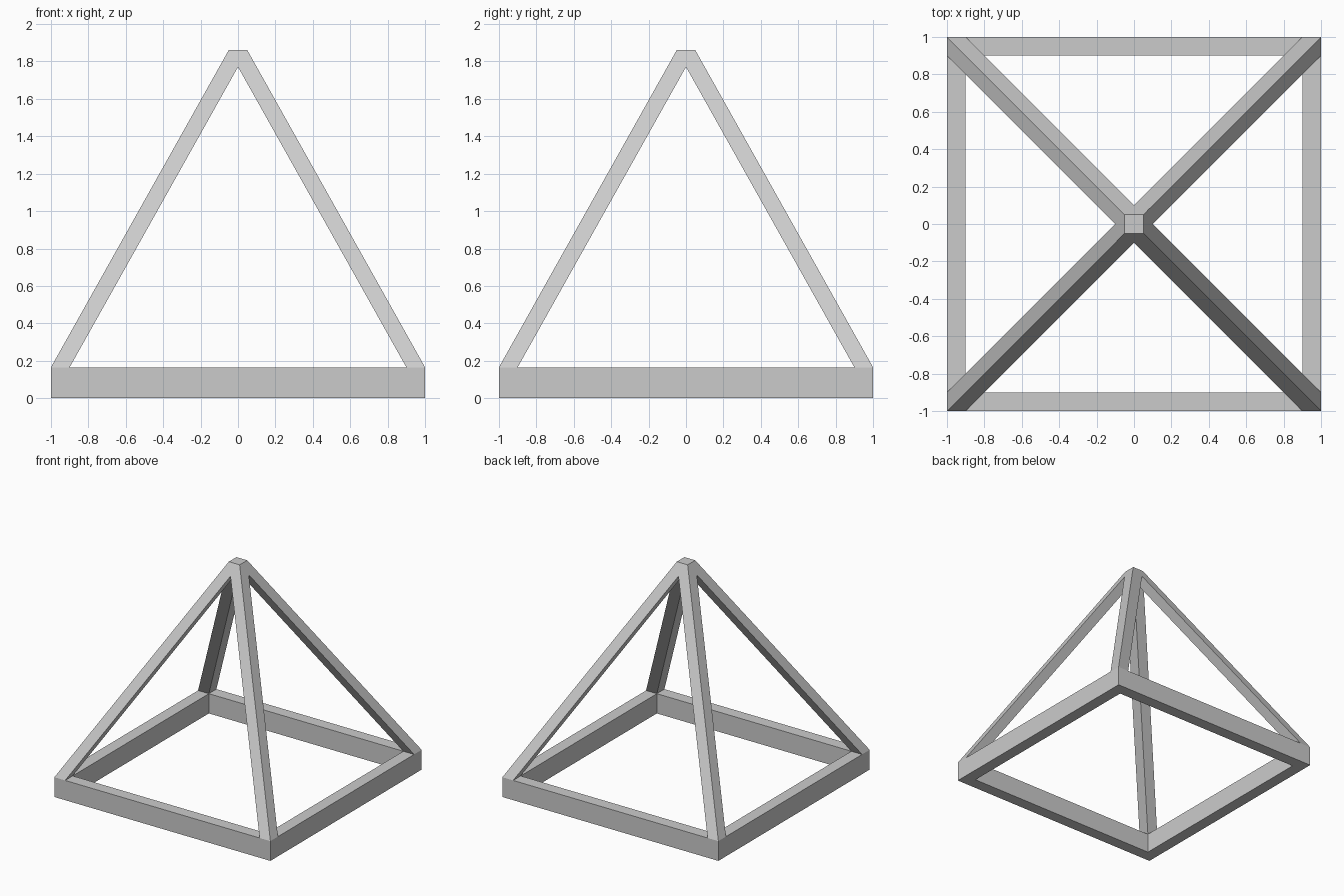
import bpy, bmesh
from mathutils import Vector

if "Cube" in bpy.data.objects:
    bpy.data.objects.remove(bpy.data.objects["Cube"])

BASE_H, TOP_H = 0.165, 1.86   # frame height, apex height
W = 0.1                       # beam width


def make_object(name, bm):
    bmesh.ops.recalc_face_normals(bm, faces=bm.faces)
    mesh = bpy.data.meshes.new(name)
    bm.to_mesh(mesh)
    bm.free()
    obj = bpy.data.objects.new(name, mesh)
    bpy.context.collection.objects.link(obj)
    return obj


def square(bm, centre, half, z):
    return [bm.verts.new((centre + sx * half, centre + sy * half, z))
            for sx, sy in ((-1, -1), (1, -1), (1, 1), (-1, 1))]


def bridge(bm, a, b):
    for i in range(4):
        j = (i + 1) % 4
        bm.faces.new((a[i], a[j], b[j], b[i]))


# Square base frame: four loops joined into a ring
bm = bmesh.new()
rings = [square(bm, 0, h, z) for h, z in
         ((1, 0), (1, BASE_H), (1 - W, BASE_H), (1 - W, 0))]
for k in range(4):
    bridge(bm, rings[k], rings[(k + 1) % 4])
make_object("base_frame", bm)

# Corner rafter: a sheared square beam from the corner to the flat apex
bm = bmesh.new()
foot = square(bm, 1 - W / 2, W / 2, BASE_H)
head = square(bm, 0, W / 2, TOP_H)
bridge(bm, foot, head)
bm.faces.new(foot)
bm.faces.new(head)
bmesh.ops.recalc_face_normals(bm, faces=bm.faces)

# Trim it at the centre planes so the four rafters meet cleanly
for normal in ((1, 0, 0), (0, 1, 0)):
    bmesh.ops.bisect_plane(bm, geom=bm.verts[:] + bm.edges[:] + bm.faces[:],
                           plane_co=Vector((0, 0, 0)), plane_no=Vector(normal),
                           clear_inner=True)
rafters = make_object("corner_rafters", bm)
mirror = rafters.modifiers.new("four_corners", 'MIRROR')
mirror.use_axis = (True, True, False)
mirror.use_clip = True
